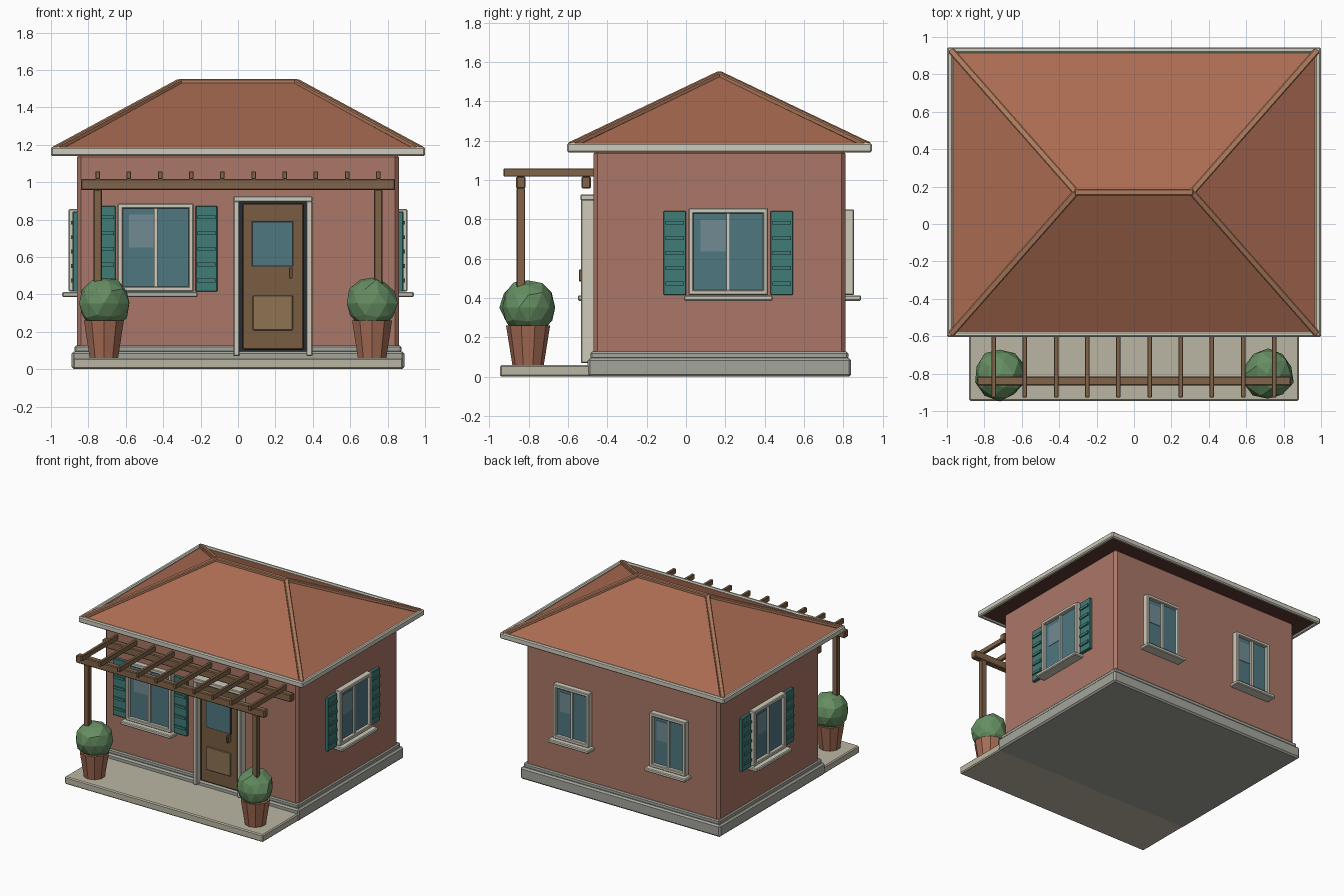
import bpy, bmesh, random
from math import pi
from mathutils import Matrix, Vector

if "Cube" in bpy.data.objects:
    bpy.data.objects.remove(bpy.data.objects["Cube"])

random.seed(4)
CY = 0.17  # centre line of the house body in y


def mat(name, r, g, b):
    m = bpy.data.materials.new(name)
    m.diffuse_color = (r, g, b, 1)
    m.use_nodes = True
    m.node_tree.nodes["Principled BSDF"].inputs["Base Color"].default_value = m.diffuse_color
    return m


WALL = mat("terracotta_wall", .40, .185, .135)
ROOF = mat("roof_clay", .41, .15, .085)
CAP = mat("ridge_clay", .43, .2, .11)
SOFFIT = mat("soffit_brown", .11, .045, .03)
TRIM = mat("cream_trim", .62, .6, .5)
STONE = mat("foundation_stone", .37, .38, .33)
SLAB = mat("porch_stone", .5, .47, .37)
WOOD = mat("pergola_wood", .22, .125, .065)
DOOR = mat("door_wood", .19, .11, .055)
PANEL = mat("door_panel", .27, .17, .085)
TEAL = mat("shutter_teal", .05, .2, .18)
GLASS = mat("glass", .08, .185, .22)
SHINE = mat("glass_shine", .16, .26, .29)
DARK = mat("dark_recess", .02, .025, .028)
LEAF = mat("foliage", .13, .27, .12)
POT = mat("pot_clay", .38, .15, .09)


def finish(name, bm, material, M=Matrix()):
    bmesh.ops.recalc_face_normals(bm, faces=bm.faces)
    me = bpy.data.meshes.new(name)
    bm.to_mesh(me)
    bm.free()
    me.materials.append(material)
    ob = bpy.data.objects.new(name, me)
    ob.matrix_world = M
    bpy.context.collection.objects.link(ob)
    return ob


def box(name, x, y, z, material, bevel=0.0, M=Matrix()):
    """Box from (min, max) ranges, optionally with a chamfer."""
    lo, hi = zip(x, y, z)
    lo, hi = Vector(lo), Vector(hi)
    bm = bmesh.new()
    bmesh.ops.create_cube(bm, size=1, matrix=Matrix.Translation((lo + hi) / 2) @ Matrix.Diagonal((*(hi - lo), 1)))
    if bevel:
        bmesh.ops.bevel(bm, geom=bm.edges[:], offset=bevel, segments=1, affect='EDGES')
    return finish(name, bm, material, M)


def beam(name, a, b, w, h, material):
    """Rectangular bar running between two points."""
    a, b = Vector(a), Vector(b)
    M = Matrix.Translation((a + b) / 2) @ (b - a).to_track_quat('X', 'Z').to_matrix().to_4x4()
    L = (b - a).length / 2
    return box(name, (-L, L), (-w / 2, w / 2), (-h / 2, h / 2), material, .006, M)


# Foundation, porch slab and walls
box("foundation", (-.89, .89), (CY - .67, CY + .67), (0, .095), STONE, .012)
box("plinth", (-.873, .873), (CY - .655, CY + .655), (.09, .127), STONE, .008)
box("porch_slab", (-.883, .883), (-.945, -.48), (0, .06), SLAB, .008)
box("walls", (-.86, .86), (CY - .64, CY + .64), (.1, 1.155), WALL, .02)

# Hipped roof: slab whose top edge collapses to a ridge
RX, RY, RIDGE = .975, .755, .31
bm = bmesh.new()
base = [bm.verts.new((sx * RX, CY + sy * RY, 1.17)) for sx, sy in ((-1, -1), (1, -1), (1, 1), (-1, 1))]
r0, r1 = (bm.verts.new((s * RIDGE, CY, 1.538)) for s in (-1, 1))
a, b, c, d = base
for f in ((a, b, r1, r0), (b, c, r1), (c, d, r0, r1), (d, a, r0), (d, c, b, a)):
    bm.faces.new(f)
finish("hip_roof", bm, ROOF)
box("soffit", (-.98, .98), (CY - .76, CY + .755), (1.15, 1.17), SOFFIT)

# Fascia boards around the eaves, ridge and hip caps
for s, n in ((-1, "front"), (1, "back")):
    y = sorted((CY + s * .775, CY + s * .745))
    box("fascia_" + n, (-1, 1), y, (1.14, 1.188), TRIM, .008)
for s, n in ((-1, "left"), (1, "right")):
    box("fascia_" + n, sorted((s, s * .968)), (CY - .775, CY + .775), (1.14, 1.188), TRIM, .008)
    for t, m in ((-1, "front"), (1, "back")):
        beam(f"hip_cap_{m}_{n}", (s * .98, CY + t * .76, 1.175), (s * RIDGE, CY, 1.537), .036, .03, CAP)
beam("ridge_cap", (-RIDGE - .01, CY, 1.537), (RIDGE + .01, CY, 1.537), .036, .03, CAP)


def window(name, pos, turn, hw, top, shutters):
    """Window built on the front plane (outward is -y), then turned to its wall."""
    M = Matrix.Translation(pos) @ Matrix.Rotation(turn, 4, 'Z')
    lo, t = .415, .027

    def part(n, x, out, z, m, bev=0.0):
        box(f"{name}_{n}", x, (-out[1], -out[0]), z, m, bev, M)

    part("glass", (-hw + .01, hw - .01), (-.01, .018), (lo, top - .01), GLASS)
    part("shine", (-hw * .7, -.012), (.015, .021), (lo + (top - lo) * .5, top - .06), SHINE)
    part("mullion", (-.009, .009), (.01, .034), (lo, top - .01), TRIM)
    part("frame_top", (-hw, hw), (-.01, .045), (top - t, top), TRIM, .005)
    part("frame_bottom", (-hw, hw), (-.01, .045), (lo, lo + t), TRIM, .005)
    for s, n in ((-1, "left"), (1, "right")):
        part("frame_" + n, sorted((s * hw, s * (hw - t))), (-.01, .045), (lo, top), TRIM, .005)
    part("sill", (-hw - .022, hw + .022), (-.01, .08), (.386, .414), TRIM, .006)
    if not shutters:
        return
    for s, n in ((-1, "left"), (1, "right")):
        c, stop = s * (hw + .069), top - .014
        part("shutter_" + n, (c - .058, c + .058), (-.01, .024), (.415, stop), TEAL, .004)
        for i in range(5):
            z = .475 + i * (stop - .535) / 4
            part(f"shutter_{n}_slat_{i}", (c - .048, c + .048), (.02, .034), (z - .01, z + .01), TEAL)


window("front_window", (-.44, CY - .64, 0), 0, .203, .887, True)
window("right_window", (.86, .215, 0), pi / 2, .203, .857, True)
window("left_window", (-.86, .215, 0), -pi / 2, .203, .857, True)
for s, n in ((-1, "left"), (1, "right")):
    window(f"back_window_{n}", (s * .43, CY + .64, 0), pi, .16, .85, False)

# Door with surround, glass light, lower panel and handle
box("door_recess", (0, .37), (-.487, -.46), (.085, .9), DARK)
box("door_leaf", (.025, .35), (-.507, -.47), (.105, .885), DOOR, .005)
box("door_light_frame", (.073, .297), (-.512, -.5), (.548, .792), DARK)
box("door_light", (.08, .29), (-.516, -.5), (.555, .785), GLASS)
box("door_panel", (.078, .293), (-.516, -.5), (.208, .395), PANEL, .004)
box("door_handle", (.274, .292), (-.545, -.5), (.485, .545), WOOD, .004)
for s, n in ((-1, "left"), (1, "right")):
    x = .186 + s * .195
    box("door_trim_" + n, (x - .016, x + .016), (-.535, -.465), (.07, .9), TRIM, .005)
box("door_trim_top", (-.025, .397), (-.537, -.465), (.895, .926), TRIM, .005)

# Pergola: two beams, two posts, ten rafters
for n, y in (("front", -.84), ("back", -.508)):
    box(f"pergola_beam_{n}", (-.84, .84), (y - .024, y + .024), (.957, 1.018), WOOD, .006)
for i in range(10):
    x = -.75 + i * 1.5 / 9
    box(f"rafter_{i}", (x - .012, x + .012), (-.927, -.465), (1.018, 1.058), WOOD, .003)

# Posts and potted shrubs on each side of the porch
for s, n in ((-1, "left"), (1, "right")):
    box(f"pergola_post_{n}", (s * .75 - .022, s * .75 + .022), (-.862, -.818), (.055, .96), WOOD, .004)
    px, py = s * .717, -.803
    bm = bmesh.new()
    bmesh.ops.create_cone(bm, cap_ends=True, segments=10, radius1=.08, radius2=.112, depth=.2)
    finish(f"pot_{n}", bm, POT, Matrix.Translation((px, py, .16)))
    bm = bmesh.new()
    bmesh.ops.create_icosphere(bm, subdivisions=2, radius=1)
    for v in bm.verts:
        k = random.uniform(.92, 1.05)
        v.co = Vector((v.co.x * .139, v.co.y * .141, v.co.z * .143)) * k
    finish(f"shrub_{n}", bm, LEAF, Matrix.Translation((px, py, .352)))
